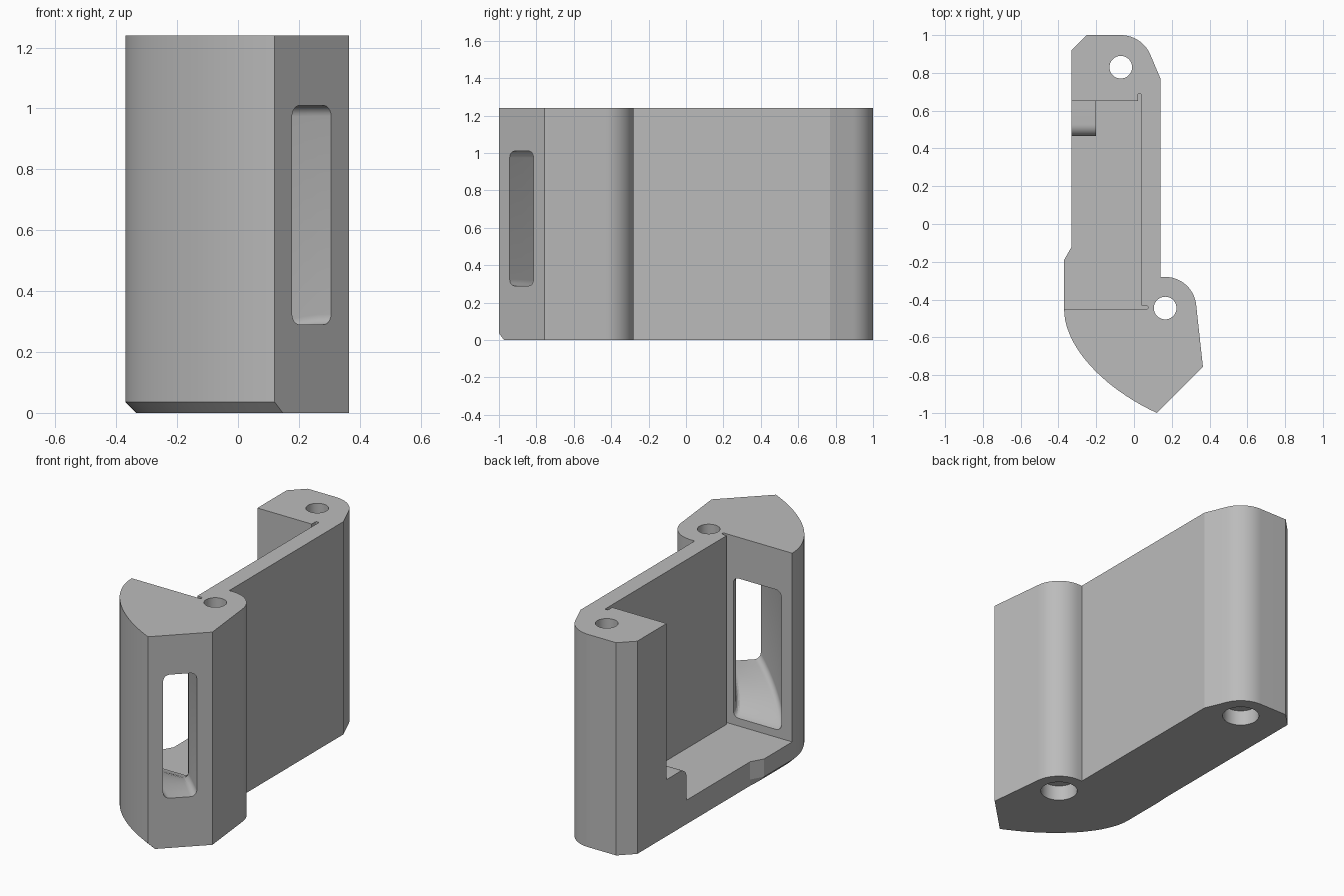
import bpy, bmesh, math
from mathutils import Vector

if "Cube" in bpy.data.objects:
    bpy.data.objects.remove(bpy.data.objects["Cube"])

H = 1.24           # body height
CH = 0.036         # bottom chamfer
grey = bpy.data.materials.new("light_grey")
grey.diffuse_color = (0.5, 0.5, 0.5, 1)
grey.use_nodes = True
grey.node_tree.nodes["Principled BSDF"].inputs["Base Color"].default_value = grey.diffuse_color


def loft(name, rings):
    """Closed solid through a list of rings with equal point counts."""
    bm = bmesh.new()
    vs = [[bm.verts.new(p) for p in r] for r in rings]
    n = len(vs[0])
    for a, b in zip(vs, vs[1:]):
        for i in range(n):
            j = (i + 1) % n
            bm.faces.new((a[i], a[j], b[j], b[i]))
    bm.faces.new(vs[0][::-1])
    bm.faces.new(vs[-1])
    bmesh.ops.recalc_face_normals(bm, faces=bm.faces)
    me = bpy.data.meshes.new(name)
    bm.to_mesh(me)
    bm.free()
    ob = bpy.data.objects.new(name, me)
    bpy.context.collection.objects.link(ob)
    me.materials.append(grey)
    return ob


def arc(cx, cy, r, a0, a1, n):
    return [(cx + r * math.cos(math.radians(a0 + (a1 - a0) * i / n)),
             cy + r * math.sin(math.radians(a0 + (a1 - a0) * i / n))) for i in range(n + 1)]


def bezier(p, t):
    p = [Vector(q) for q in p]
    while len(p) > 1:
        p = [a.lerp(b, t) for a, b in zip(p, p[1:])]
    return p[0]


def prism(name, pts, z0, z1):
    return loft(name, [[(x, y, z) for x, y in pts] for z in (z0, z1)])


def box(name, x0, x1, y0, y1, z0, z1):
    return prism(name, [(x0, y0), (x1, y0), (x1, y1), (x0, y1)], z0, z1)


# Body: outline clockwise from the back left chamfer, curved nose chamfered below
back = [(-0.33, 0.92), (-0.25, 1.0)] + arc(-0.07, 0.83, 0.17, 90, 22, 14) + [(0.14, 0.77), (0.14, -0.28)]
knuckle = arc(0.165, -0.445, 0.165, 90, 5, 16) + [(0.365, -0.757)]
nose = [tuple(bezier([(0.12, -1), (-0.16, -0.87), (-0.37, -0.65), (-0.37, -0.45)], i / 20)) for i in range(21)]
bump = [(-0.37, -0.19), (-0.33, -0.12)]
outline = back + knuckle + nose + bump

nose_low = [(0.12 + CH * 0.75, -1 + CH * 0.75)]
for i in range(1, 21):
    d = Vector(nose[min(i + 1, 20)]) - Vector(nose[i - 1])
    d.normalize()
    nose_low.append((nose[i][0] + d.y * CH, nose[i][1] - d.x * CH))
low = back + knuckle + nose_low + [(-0.334, -0.19), (-0.33, -0.12)]
body = loft("hinge_body", [[(x, y, 0) for x, y in low],
                           [(x, y, CH) for x, y in outline],
                           [(x, y, H) for x, y in outline]])

# Pocket open to the top and left, leaving a rounded stop block on the floor
FLOOR = 0.14
cutters = [box("pocket_cutter", -0.2, 0.04, -0.45, 0.65, FLOOR, 1.5)]
prof = [(-0.45, FLOOR), (0.465, FLOOR)] + arc(0.525, 0.27, 0.06, 180, 90, 8) + \
       [(0.65, 0.33), (0.65, 1.5), (-0.45, 1.5)]
cutters.append(loft("side_pocket_cutter", [[(x, y, z) for y, z in prof] for x in (-0.6, -0.19)]))

# Thin corner relief grooves
cutters.append(prism("back_relief_cutter", [(0.04, 0.63), (0.02, 0.63), (0.02, 0.68)] +
                     arc(0.03, 0.681, 0.01, 180, 0, 6), FLOOR, 1.5))
cutters.append(prism("front_relief_cutter", [(0.03, -0.45), (0.067, -0.45)] +
                     arc(0.067, -0.442, 0.008, -80, 90, 6) + [(0.03, -0.43)], FLOOR, 1.5))

# Pin holes with wider counterbores underneath
for cx, cy in ((-0.07, 0.83), (0.165, -0.445)):
    cutters.append(prism("pin_hole_cutter", arc(cx, cy, 0.06, 0, 350, 35), -0.2, 1.5))
    cutters.append(prism("counterbore_cutter", arc(cx, cy, 0.1, 0, 350, 35), -0.2, 0.09))

# Curved passage from the pocket wall to the slanted front slot
inner = [(0.01, -0.45), (0.01, -0.52), (0.31, -0.82)]
outer = [(-0.30, -0.45), (-0.30, -0.52), (0.18, -0.945)]


def section(a, b, z0, z1, r=0.035):
    """Upright rounded rectangle between plan points a and b."""
    w = (b - a).length
    u = (b - a) / w
    pts = []
    for cu, cz, s in ((w - r, z1 - r, 0), (r, z1 - r, 90), (r, z0 + r, 180), (w - r, z0 + r, 270)):
        pts += arc(cu, cz, r, s, s + 90, 5)
    return [(a.x + u.x * p, a.y + u.y * p, z) for p, z in pts]


rings = [section(Vector((-0.30, -0.40)), Vector((0.01, -0.40)), 0.185, 1.0)]
for i in range(13):
    t = i / 12
    s = t * t * (3 - 2 * t)
    rings.append(section(bezier(outer, t), bezier(inner, t), 0.185 + 0.105 * s, 1.0 + 0.01 * s))
out = Vector((0.08, -0.08))
rings.append(section(Vector(outer[2]) + out, Vector(inner[2]) + out, 0.29, 1.01))
cutters.append(loft("passage_cutter", rings))

# Apply the cuts, then remove the helpers
bpy.context.view_layer.objects.active = body
body.select_set(True)
for c in cutters:
    c.hide_render = True
    m = body.modifiers.new("cut", 'BOOLEAN')
    m.operation = 'DIFFERENCE'
    m.solver = 'EXACT'
    m.object = c
    bpy.ops.object.modifier_apply(modifier=m.name)
for c in cutters:
    bpy.data.objects.remove(c)
bpy.ops.object.shade_smooth_by_angle(angle=math.radians(20))
